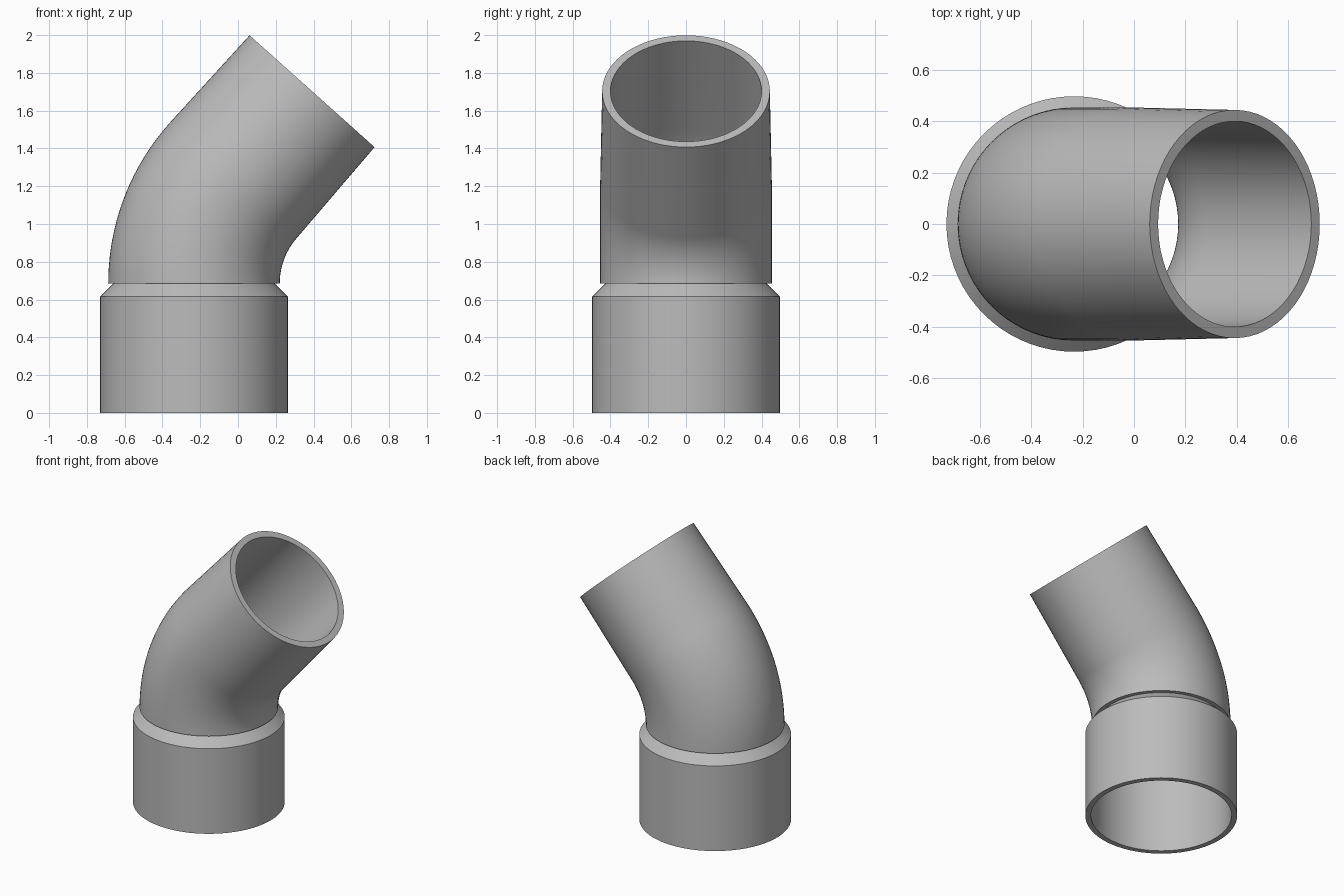
import bpy, bmesh
from math import sin, cos, pi, radians
from mathutils import Vector, Matrix

cube = bpy.data.objects.get("Cube")
if cube:
    bpy.data.objects.remove(cube, do_unlink=True)

grey = bpy.data.materials.new("pipe grey")
grey.use_nodes = True
colour = (0.5, 0.5, 0.5, 1)
grey.diffuse_color = colour
grey.node_tree.nodes["Principled BSDF"].inputs["Base Color"].default_value = colour

SIDES = 72
AXIS_X = -0.233      # vertical axis of the socket
JOINT_Z = 0.685      # where the elbow meets the socket
BEND_RADIUS = 0.82
BEND = radians(41.8)
BORE = 0.405


def ring_tube(name, rings):
    """Join rings (centre, tilt, radius) into a closed loop of surfaces."""
    bm = bmesh.new()
    loops = []
    for centre, tilt, radius in rings:
        turn = Matrix.Rotation(tilt, 3, 'Y')
        loops.append([bm.verts.new(centre + turn @ Vector(
            (radius * cos(2 * pi * i / SIDES), radius * sin(2 * pi * i / SIDES), 0)))
            for i in range(SIDES)])
    for a, b in zip(loops, loops[1:] + loops[:1]):
        for i in range(SIDES):
            j = (i + 1) % SIDES
            bm.faces.new((a[i], a[j], b[j], b[i]))
    bmesh.ops.recalc_face_normals(bm, faces=bm.faces)
    mesh = bpy.data.meshes.new(name)
    bm.to_mesh(mesh)
    bm.free()
    mesh.materials.append(grey)
    obj = bpy.data.objects.new(name, mesh)
    bpy.context.collection.objects.link(obj)
    bpy.ops.object.select_all(action='DESELECT')
    obj.select_set(True)
    bpy.context.view_layer.objects.active = obj
    bpy.ops.object.shade_smooth_by_angle(angle=radians(30))
    return obj


# Socket: wide sleeve with a chamfered shoulder and a stop inside
profile = [(0.46, 0), (0.497, 0), (0.497, 0.615), (0.427, JOINT_Z),
           (BORE, JOINT_Z), (BORE, 0.62), (0.46, 0.62)]
ring_tube("socket", [(Vector((AXIS_X, 0, z)), 0, r) for r, z in profile])

# Elbow: curved section followed by a slightly tapered straight spigot
STEPS = 20
path = []
for k in range(STEPS + 1):
    t = BEND * k / STEPS
    path.append((Vector((AXIS_X + BEND_RADIUS * (1 - cos(t)), 0,
                         JOINT_Z + BEND_RADIUS * sin(t))), t))
spigot_end = Vector((0.392, 0, 1.703))
outer = [(c, t, 0.454) for c, t in path] + [(spigot_end, BEND, 0.444)]
inner = [(c, t, BORE) for c, t in path] + [(spigot_end, BEND, 0.4)]
ring_tube("elbow", outer + inner[::-1])
